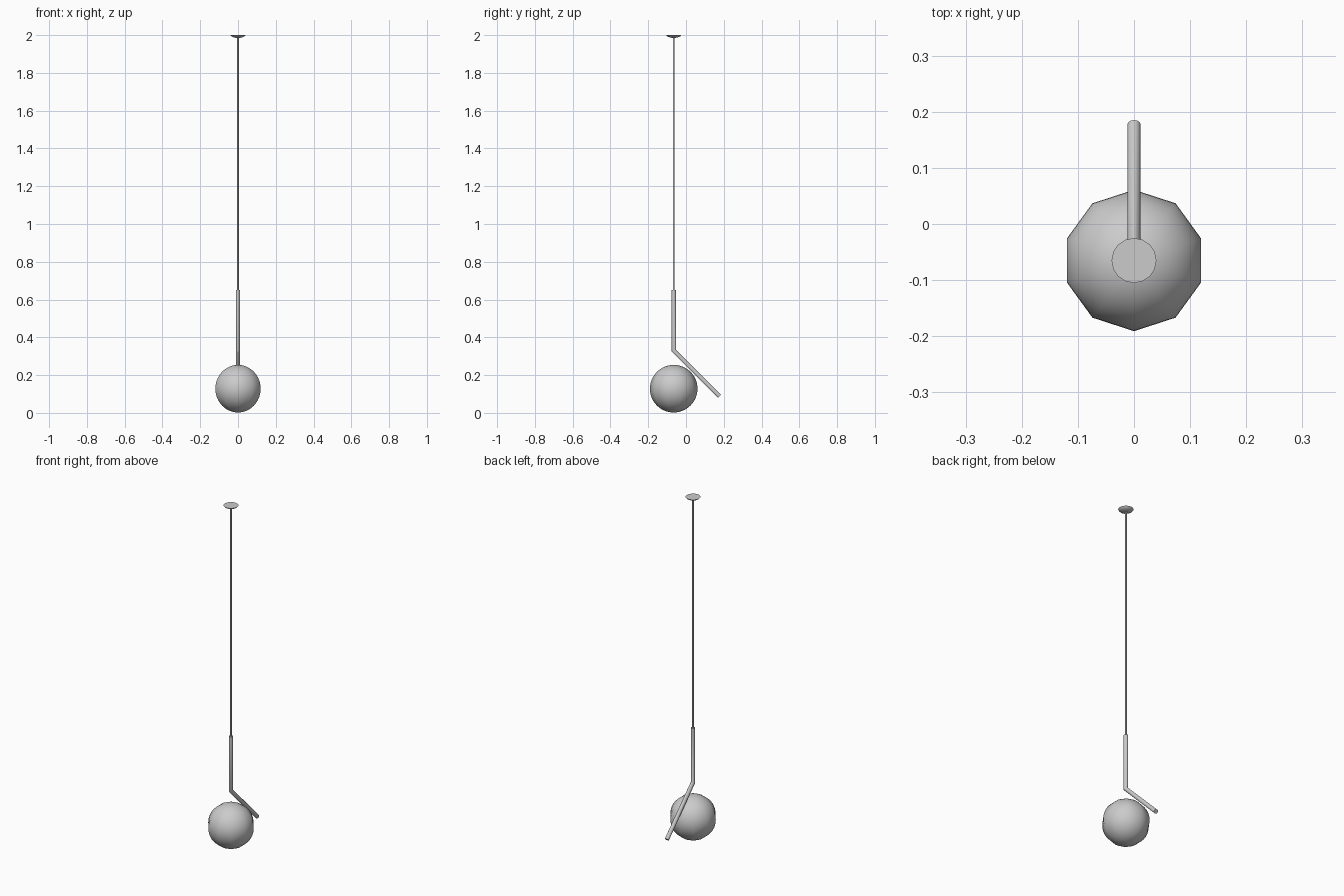
import bpy, bmesh, math
from mathutils import Vector

if "Cube" in bpy.data.objects:
    bpy.data.objects.remove(bpy.data.objects["Cube"])

Y = -0.065          # hanging axis
R = 0.126           # globe radius


def finish(name, bm, angle=40):
    bmesh.ops.recalc_face_normals(bm, faces=bm.faces)
    me = bpy.data.meshes.new(name)
    bm.to_mesh(me)
    bm.free()
    ob = bpy.data.objects.new(name, me)
    bpy.context.collection.objects.link(ob)
    bpy.ops.object.select_all(action='DESELECT')
    ob.select_set(True)
    bpy.context.view_layer.objects.active = ob
    bpy.ops.object.shade_smooth_by_angle(angle=math.radians(angle))
    return ob


def skin(bm, rings):
    """Join equal rings of vertices and cap both ends."""
    n = len(rings[0])
    for a, b in zip(rings, rings[1:]):
        for i in range(n):
            j = (i + 1) % n
            bm.faces.new((a[i], a[j], b[j], b[i]))
    bm.faces.new(rings[0])
    bm.faces.new(rings[-1])


def tube(name, path, radius, sides):
    """Round tube along (y, z) points, mitred at the bends."""
    bm = bmesh.new()
    pts = [Vector((0, y, z)) for y, z in path]
    rings = []
    for k, p in enumerate(pts):
        d_in = (p - pts[max(k - 1, 0)]).normalized()
        d_out = (pts[min(k + 1, len(pts) - 1)] - p).normalized()
        t = (d_in + d_out).normalized()
        normal = Vector((1, 0, 0)).cross(t)
        stretch = 1 / t.dot(d_out if d_out.length else d_in)
        ring = []
        for i in range(sides):
            a = math.tau * i / sides
            ring.append(bm.verts.new(p + Vector((radius * math.cos(a), 0, 0))
                                     + normal * radius * stretch * math.sin(a)))
        rings.append(ring)
    skin(bm, rings)
    return finish(name, bm)


def lathe(name, profile, sides):
    """Turn (radius, z) points around the hanging axis."""
    bm = bmesh.new()
    rings = [[bm.verts.new((r * math.cos(math.tau * i / sides),
                            Y + r * math.sin(math.tau * i / sides), z))
              for i in range(sides)] for r, z in profile]
    skin(bm, rings)
    return finish(name, bm)


# glass globe: ten segments round, many rings high
bm = bmesh.new()
bmesh.ops.create_uvsphere(bm, u_segments=10, v_segments=24, radius=R)
bmesh.ops.translate(bm, verts=bm.verts, vec=(0, Y, R + 0.002))
finish("globe", bm)

# bent metal stem
tube("bent_stem", [(Y, 0.65), (Y, 0.33), (0.177, 0.088)], 0.0117, 16)

# thin cable up to the ceiling
tube("cable", [(Y, 1.99), (Y, 0.645)], 0.005, 10)

# shallow domed ceiling plate
lathe("ceiling_plate", [(0.012, 1.986), (0.025, 1.989), (0.035, 1.994),
                        (0.04, 2.0)], 16)
